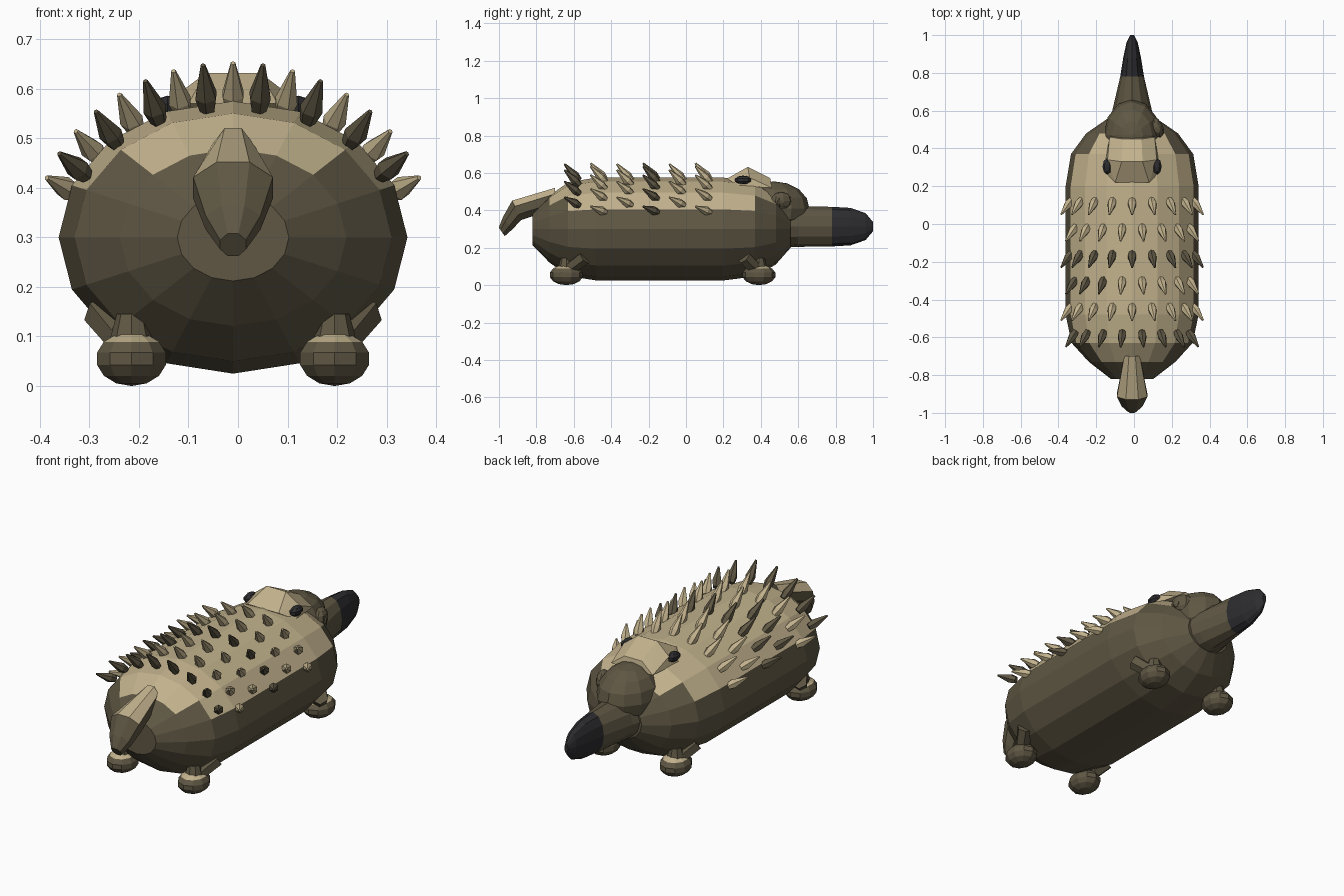
import bpy, bmesh
from math import sin, cos, pi, radians
from mathutils import Vector, Matrix

old = bpy.data.objects.get("Cube")
if old:
    bpy.data.objects.remove(old)

CX = -0.01  # centre line of the animal


def material(name, rgb):
    m = bpy.data.materials.new(name)
    m.use_nodes = True
    m.diffuse_color = (*rgb, 1)
    bsdf = next(n for n in m.node_tree.nodes if n.type == 'BSDF_PRINCIPLED')
    bsdf.inputs["Base Color"].default_value = (*rgb, 1)
    bsdf.inputs["Roughness"].default_value = 0.9
    return m


BROWN = material("dark brown", (0.115, 0.096, 0.058))
TAN = material("pale tan", (0.54, 0.445, 0.265))
BLACK = material("soft black", (0.026, 0.026, 0.029))


def finish(bm, name, mats, rule=None):
    """Turn a bmesh into an object; rule(centre, normal) picks the second material."""
    bmesh.ops.recalc_face_normals(bm, faces=bm.faces)
    if rule:
        for f in bm.faces:
            f.material_index = int(rule(f.calc_center_median(), f.normal))
    mesh = bpy.data.meshes.new(name)
    bm.to_mesh(mesh)
    bm.free()
    for m in mats:
        mesh.materials.append(m)
    ob = bpy.data.objects.new(name, mesh)
    bpy.context.collection.objects.link(ob)
    return ob


def loft(name, rings, sides, mats, rule=None, turn=0):
    """Rings of (y, z, half width, half height, tilt) joined into a closed tube."""
    bm = bmesh.new()
    loops = []
    for y, z, rx, rz, tilt in rings:
        loop = []
        for i in range(sides):
            a = 2 * pi * i / sides + turn
            up = rz * sin(a)
            loop.append(bm.verts.new((CX + rx * cos(a), y - up * sin(tilt), z + up * cos(tilt))))
        loops.append(loop)
    for p, q in zip(loops, loops[1:]):
        for i in range(sides):
            j = (i + 1) % sides
            bm.faces.new((p[i], p[j], q[j], q[i]))
    bm.faces.new(loops[0])
    bm.faces.new(loops[-1])
    return finish(bm, name, mats, rule)


def ball(name, centre, radii, mats, rule=None, u=10, v=7, turn=0):
    bm = bmesh.new()
    bmesh.ops.create_uvsphere(bm, u_segments=u, v_segments=v, radius=1)
    m = Matrix.Translation(centre) @ Matrix.Rotation(turn, 4, 'Z') @ Matrix.Diagonal((*radii, 1))
    bm.transform(m)
    return finish(bm, name, mats, rule)


def spike(bm, base, tip, r1, r2, sides):
    """Tapered cone between two points."""
    d = tip - base
    m = Matrix.Translation((base + tip) / 2) @ d.to_track_quat('Z', 'Y').to_matrix().to_4x4()
    bmesh.ops.create_cone(bm, cap_ends=True, segments=sides, radius1=r1, radius2=r2,
                          depth=d.length, matrix=m)


# Body: barrel with a pale back
body = [(-0.82, 0.32), (-0.73, 0.65), (-0.63, 0.91), (-0.48, 1), (-0.2, 1),
        (0.2, 1), (0.37, 0.92), (0.48, 0.69), (0.56, 0.36)]
loft("body", [(y, 0.3, 0.352 * s, 0.275 * s, 0) for y, s in body], 16, [BROWN, TAN],
     lambda c, n: c.z > 0.43 and -0.73 < c.y < 0.47)

# Head and snout with a black end
ball("head", (CX, 0.47, 0.41), (0.15, 0.19, 0.145), [BROWN], u=12, v=8)
snout = [(0.48, 0.14, 0.115), (0.6, 0.105, 0.108), (0.78, 0.063, 0.106), (0.88, 0.047, 0.1),
         (0.96, 0.03, 0.072), (1.0, 0.01, 0.025)]
loft("snout", [(y, 0.313, rx, rz, 0) for y, rx, rz in snout], 12, [BROWN, BLACK],
     lambda c, n: c.y > 0.78)

# Brow hood over the head
bm = bmesh.new()
for s in (-1, 1):
    for p in ((0.09, 0.22, 0.57), (0.15, 0.28, 0.53), (0.055, 0.33, 0.632),
              (0.13, 0.34, 0.575), (0.05, 0.45, 0.572), (0.12, 0.46, 0.52)):
        bm.verts.new((CX + s * p[0], p[1], p[2]))
bmesh.ops.convex_hull(bm, input=bm.verts)
finish(bm, "brow_hood", [TAN])

# Eyes under the hood
for s, side in ((1, "left"), (-1, "right")):
    ball(side + "_eye", (CX + s * 0.132, 0.305, 0.562), (0.026, 0.045, 0.024), [BLACK], u=8, v=5)

# Ear on the left side of the head
ball("ear", (0.12, 0.51, 0.45), (0.033, 0.06, 0.048), [BROWN], u=8, v=6, turn=0.35)
ball("ear_inner", (0.14, 0.505, 0.445), (0.02, 0.028, 0.026), [BROWN], u=6, v=5, turn=0.35)

# Tail: bends down, pale on top
loft("tail", [(-0.7, 0.465, 0.045, 0.06, 0), (-0.905, 0.4, 0.087, 0.062, radians(25)),
              (-0.955, 0.33, 0.06, 0.045, radians(35)), (-0.985, 0.285, 0.028, 0.03, radians(35))],
     8, [BROWN, TAN], lambda c, n: n.z > 0.2 and c.y > -0.92, pi / 8)

# Feet and legs
for s, side in ((1, "left"), (-1, "right")):
    for y, end in ((0.39, "snout_end"), (-0.64, "tail_end")):
        x = CX + s * 0.205
        ball(f"{side}_{end}_foot", (x, y, 0.055), (0.075, 0.09, 0.055), [BROWN, TAN],
             lambda c, n: 0.083 < c.z < 0.104)
        bm = bmesh.new()
        inward = -0.08 if y > 0 else 0.1
        spike(bm, Vector((x, y, 0.07)), Vector((x, y, 0.145)), 0.05, 0.03, 8)
        spike(bm, Vector((x, y, 0.075)), Vector((CX + s * 0.265, y + inward, 0.15)), 0.035, 0.04, 6)
        finish(bm, f"{side}_{end}_leg", [BROWN])

# Spines: staggered rows leaning toward the tail
for row in range(6):
    bm = bmesh.new()
    y = 0.13 - 0.14 * row
    shift = 0.5 * (row % 2)
    for k in range(-4, 5 - row % 2):
        a = radians(17.5) * (k + shift)
        base = Vector((CX + 0.34 * sin(a), y, 0.3 + 0.262 * cos(a)))
        tip = Vector((CX + 0.4 * sin(a), y - 0.08, 0.3 + 0.352 * cos(a)))
        mid = base.lerp(tip, 0.3)
        spike(bm, base, mid, 0.017, 0.024, 6)
        spike(bm, mid, tip, 0.024, 0.005, 6)
    finish(bm, f"spine_row_{row + 1}", [BROWN if row in (2, 5) else TAN, BROWN],
           lambda c, n, r=row: r == 3 and c.x < -0.1)
